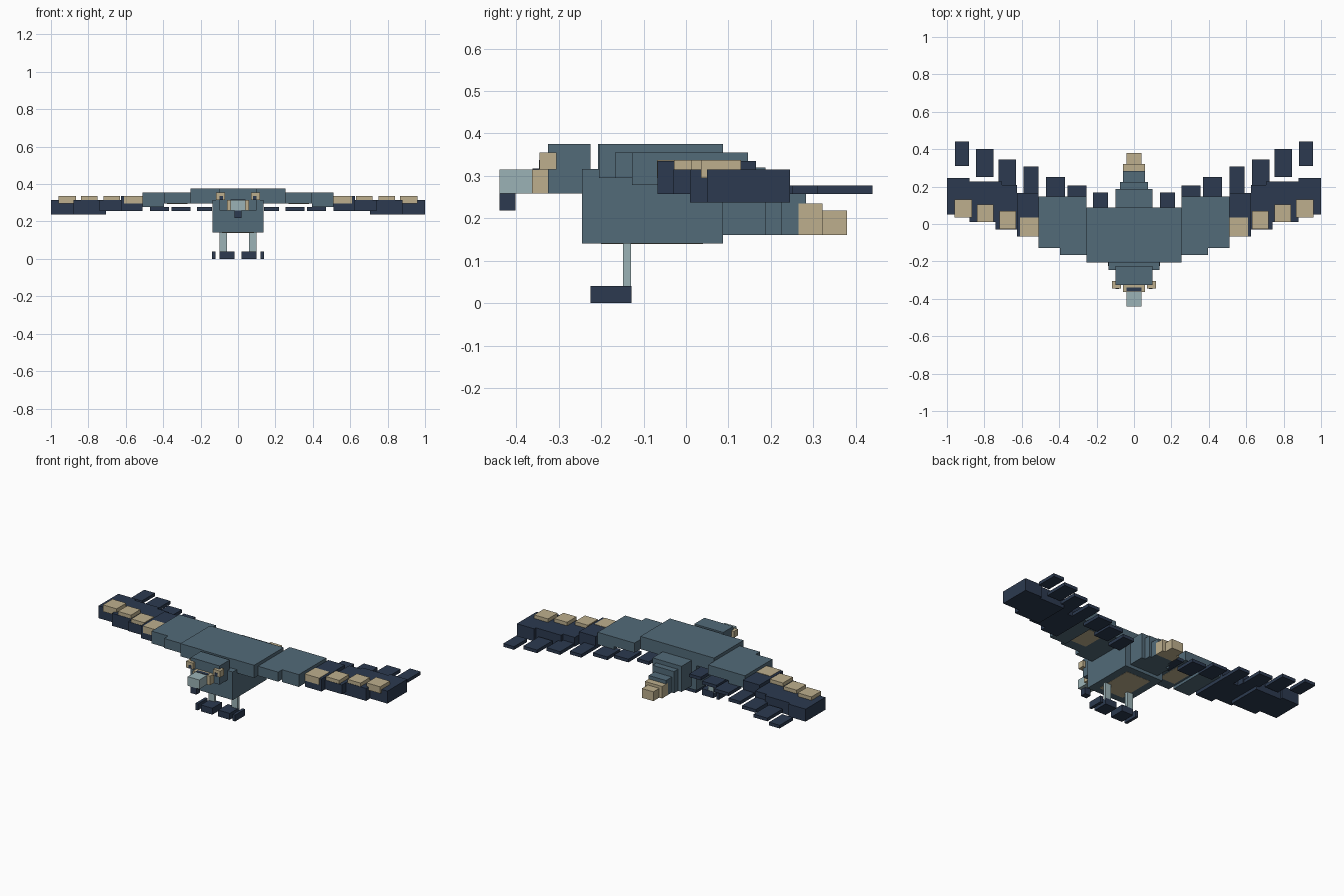
import bpy, bmesh
from mathutils import Vector


def material(name, rgb):
    m = bpy.data.materials.new(name)
    m.diffuse_color = (*rgb, 1)
    return m


SLATE = material("slate", (0.085, 0.145, 0.19))
NAVY = material("navy", (0.025, 0.042, 0.08))
TAN = material("tan", (0.51, 0.43, 0.27))
PALE = material("pale", (0.33, 0.45, 0.47))


def box(name, x, y, z, mat):
    """Box from (min, max) pairs on each axis."""
    bm = bmesh.new()
    bmesh.ops.create_cube(bm, size=1)
    for v in bm.verts:
        v.co = Vector([(lo + hi) / 2 + c * (hi - lo) for c, (lo, hi) in zip(v.co, (x, y, z))])
    me = bpy.data.meshes.new(name)
    bm.to_mesh(me)
    bm.free()
    me.materials.append(mat)
    ob = bpy.data.objects.new(name, me)
    bpy.context.collection.objects.link(ob)
    return ob


def mid(name, half, y, z, mat):
    box(name, (-half, half), y, z, mat)


def pair(name, x, y, z, mat):
    box(name + "_right", x, y, z, mat)
    box(name + "_left", (-x[1], -x[0]), y, z, mat)


# Body
mid("body", 0.135, (-0.245, 0.087), (0.14, 0.316), SLATE)
mid("back", 0.10, (-0.208, 0.087), (0.295, 0.375), SLATE)
mid("belly_patch", 0.085, (-0.2, 0.04), (0.139, 0.16), TAN)

# Head, beak and eyes
mid("head", 0.10, (-0.325, -0.225), (0.258, 0.375), SLATE)
mid("face", 0.06, (-0.363, -0.325), (0.258, 0.315), TAN)
mid("nostril_band", 0.04, (-0.362, -0.34), (0.29, 0.317), NAVY)
mid("beak", 0.04, (-0.44, -0.363), (0.258, 0.315), PALE)
mid("beak_tip", 0.02, (-0.44, -0.402), (0.218, 0.275), NAVY)
pair("brow", (0.07, 0.118), (-0.345, -0.305), (0.315, 0.355), TAN)
pair("eye", (0.08, 0.10), (-0.347, -0.33), (0.316, 0.337), NAVY)

# Tail, stepping down to the rear
mid("tail_base", 0.10, (0.087, 0.187), (0.16, 0.32), SLATE)
mid("tail_middle", 0.075, (0.187, 0.225), (0.16, 0.295), SLATE)
mid("tail_rear", 0.06, (0.225, 0.265), (0.16, 0.257), SLATE)
mid("tail_cover", 0.06, (0.225, 0.283), (0.235, 0.257), SLATE)
mid("tail_band", 0.06, (0.265, 0.322), (0.16, 0.235), TAN)
mid("tail_tip", 0.04, (0.322, 0.38), (0.16, 0.218), TAN)

# Legs and toes
pair("leg", (0.06, 0.10), (-0.148, -0.13), (0.03, 0.15), PALE)
pair("foot", (0.02, 0.10), (-0.225, -0.128), (0, 0.04), NAVY)
pair("outer_toe", (0.12, 0.138), (-0.225, -0.128), (0, 0.04), NAVY)

# Wing segments from shoulder to tip
wing = [
    ((0.10, 0.255), (-0.205, 0.087), (0.295, 0.375), SLATE),
    ((0.255, 0.395), (-0.167, 0.146), (0.295, 0.355), SLATE),
    ((0.395, 0.51), (-0.127, 0.146), (0.278, 0.355), SLATE),
    ((0.51, 0.625), (-0.067, 0.165), (0.257, 0.335), NAVY),
    ((0.625, 0.74), (-0.03, 0.208), (0.257, 0.315), NAVY),
    ((0.705, 0.88), (0.01, 0.228), (0.237, 0.315), NAVY),
    ((0.88, 1.0), (0.05, 0.245), (0.237, 0.315), NAVY),
]
for i, seg in enumerate(wing, 1):
    pair(f"wing_segment_{i}", *seg)
pair("underwing_patch", (0.27, 0.38), (-0.1, 0.06), (0.294, 0.31), TAN)

# Raised pale blocks on the outer wing
for i, (x0, x1, y0, y1) in enumerate([
        (0.51, 0.61, -0.068, 0.035), (0.63, 0.72, -0.028, 0.07),
        (0.75, 0.84, 0.012, 0.105), (0.865, 0.96, 0.035, 0.13)], 1):
    pair(f"wing_block_{i}", (x0, x1), (y0, y1), (0.295, 0.337), TAN)

# Thin trailing feathers
for i, (x0, x1, y0, y1) in enumerate([
        (0.14, 0.22, 0.04, 0.168), (0.255, 0.355, 0.075, 0.206),
        (0.37, 0.47, 0.12, 0.25), (0.51, 0.59, 0.16, 0.307),
        (0.63, 0.725, 0.2, 0.345), (0.75, 0.845, 0.25, 0.402),
        (0.883, 0.957, 0.31, 0.44)], 1):
    pair(f"feather_{i}", (x0, x1), (y0, y1), (0.257, 0.277), NAVY)
